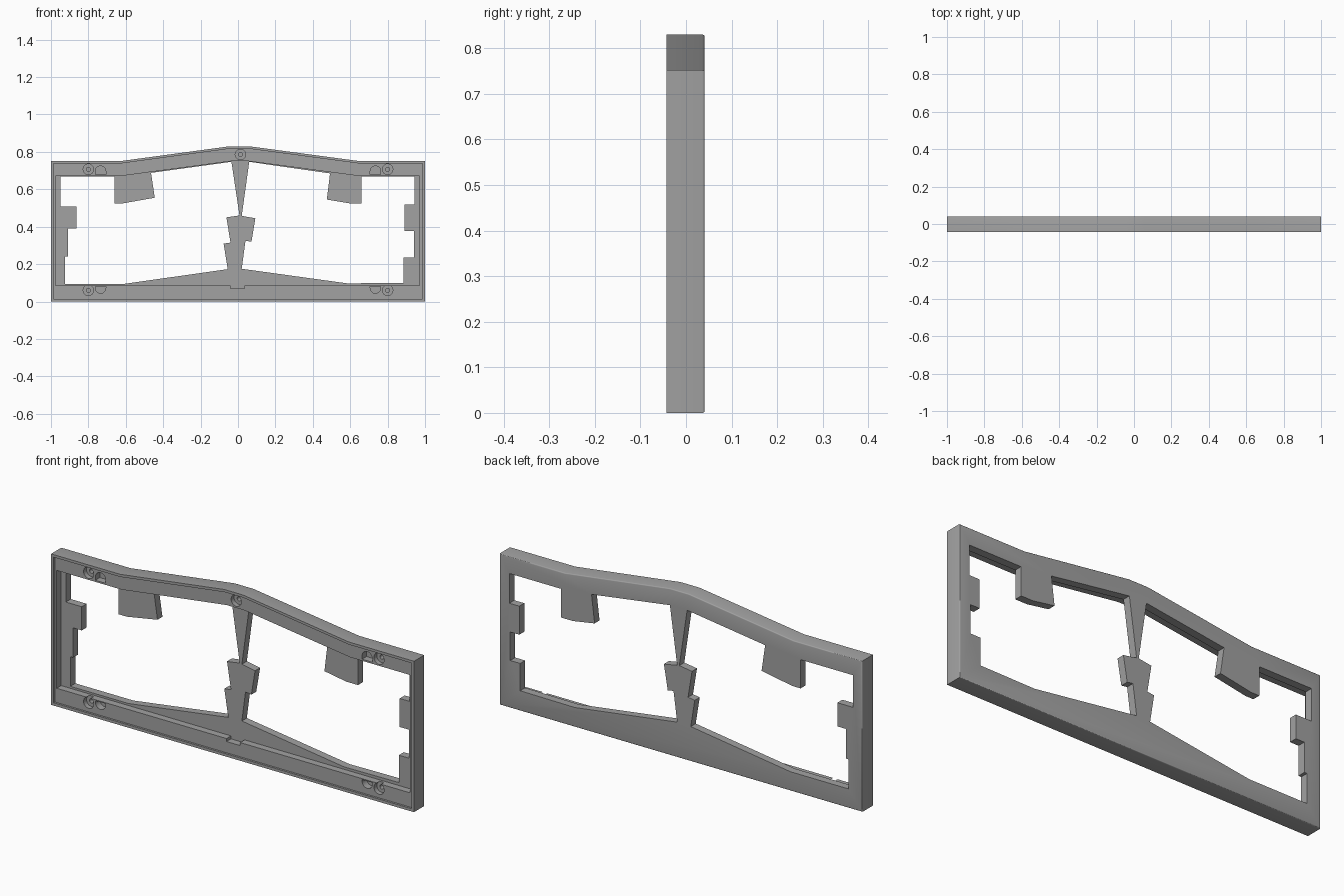
import bpy
import bmesh
import math

if "Cube" in bpy.data.objects:
    bpy.data.objects.remove(bpy.data.objects["Cube"], do_unlink=True)

FRONT, BACK = -0.043, 0.041
LEDGE, FLOOR = -0.033, 0.002

grey = bpy.data.materials.new("mid grey")
grey.use_nodes = True
grey.diffuse_color = (0.36, 0.36, 0.36, 1)
grey.node_tree.nodes["Principled BSDF"].inputs["Base Color"].default_value = grey.diffuse_color


def prism(name, outline, y0, y1):
    """Extrude an (x, z) outline from y0 to y1."""
    bm = bmesh.new()
    face = bm.faces.new([bm.verts.new((x, y0, z)) for x, z in outline])
    out = bmesh.ops.extrude_face_region(bm, geom=[face])
    moved = [v for v in out["geom"] if isinstance(v, bmesh.types.BMVert)]
    bmesh.ops.translate(bm, verts=moved, vec=(0, y1 - y0, 0))
    bmesh.ops.recalc_face_normals(bm, faces=bm.faces)
    mesh = bpy.data.meshes.new(name)
    bm.to_mesh(mesh)
    bm.free()
    mesh.materials.append(grey)
    obj = bpy.data.objects.new(name, mesh)
    bpy.context.collection.objects.link(obj)
    return obj


def apply(obj, mod):
    bpy.context.view_layer.objects.active = obj
    bpy.ops.object.modifier_apply(modifier=mod.name)


def cut(obj, outline, depth):
    """Sink a pocket with the given outline from the front down to depth."""
    cutter = prism("cutter", outline, FRONT - 0.05, depth)
    cutter.hide_render = True
    mod = obj.modifiers.new("pocket", "BOOLEAN")
    mod.operation, mod.solver, mod.object = "DIFFERENCE", "EXACT", cutter
    apply(obj, mod)
    bpy.data.objects.remove(cutter, do_unlink=True)


def circle(x, z, r, n=24):
    return [(x + r * math.cos(math.tau * i / n), z + r * math.sin(math.tau * i / n))
            for i in range(n)]


def shell(side, low, high, peak):
    """Gabled frame outline."""
    return [(-side, low), (side, low), (side, high), (0.64, high), (0.06, peak),
            (-0.045, peak), (-0.62, high), (-side, high)]


# Outer block with softened back edges
frame = prism("keyboard_frame", shell(1, 0, 0.752, 0.83), FRONT, BACK)
bm = bmesh.new()
bm.from_mesh(frame.data)
back_edges = [e for e in bm.edges if all(v.co.y > 0 for v in e.verts)]
bmesh.ops.bevel(bm, geom=back_edges, offset=0.005, segments=3, profile=0.5, affect="EDGES")
bm.to_mesh(frame.data)
bm.free()

# Shallow step inside the rim, then the deep tray
cut(frame, shell(0.986, 0.014, 0.739, 0.817), LEDGE)
cut(frame, [(-0.976, 0.085), (-0.04, 0.085), (-0.04, 0.07), (0.035, 0.07), (0.035, 0.085),
            (0.97, 0.085), (0.97, 0.672), (0.64, 0.672), (0.06, 0.75), (-0.04, 0.75),
            (-0.62, 0.672), (-0.976, 0.672)], FLOOR)

# Openings through the tray floor, leaving tabs and the centre web
left_opening = [
    (-0.95, 0.668), (-0.66, 0.668), (-0.66, 0.525), (-0.615, 0.525), (-0.445, 0.555),
    (-0.465, 0.688), (-0.035, 0.747), (0.008, 0.46), (-0.062, 0.45), (-0.04, 0.315),
    (-0.077, 0.31), (-0.055, 0.173), (-0.605, 0.095), (-0.925, 0.095), (-0.925, 0.242),
    (-0.91, 0.242), (-0.91, 0.39), (-0.863, 0.39), (-0.863, 0.508), (-0.95, 0.508)]
right_opening = [
    (0.06, 0.747), (0.492, 0.685), (0.475, 0.545), (0.595, 0.525), (0.66, 0.525),
    (0.66, 0.668), (0.945, 0.668), (0.945, 0.52), (0.89, 0.52), (0.89, 0.378),
    (0.94, 0.378), (0.94, 0.236), (0.885, 0.236), (0.885, 0.1), (0.585, 0.097),
    (0.02, 0.175), (0.04, 0.325), (0.072, 0.32), (0.093, 0.445), (0.02, 0.458)]
for opening in (left_opening, right_opening):
    cut(frame, opening, BACK + 0.05)

# Round bites in the ledge and stepped screw holes
for side in (-1, 1):
    for z, edge in ((0.697, 0.68), (0.072, 0.08)):
        x, r = 0.735 * side, 0.028
        turn = 0 if edge < z else math.pi
        arc = [(x + r * math.cos(turn + math.pi * i / 12), z + r * math.sin(turn + math.pi * i / 12))
               for i in range(13)]
        cut(frame, arc + [(arc[-1][0], edge), (arc[0][0], edge)], FLOOR)

screws = [(s * 0.8, z) for s in (-1, 1) for z in (0.06, 0.707)] + [(0.013, 0.786)]
for x, z in screws:
    cut(frame, circle(x, z, 0.028), -0.01)
    cut(frame, circle(x, z, 0.011, 16), 0.025)

bpy.ops.object.select_all(action="DESELECT")
frame.select_set(True)
bpy.context.view_layer.objects.active = frame
bpy.ops.object.shade_smooth_by_angle(angle=math.radians(35))
